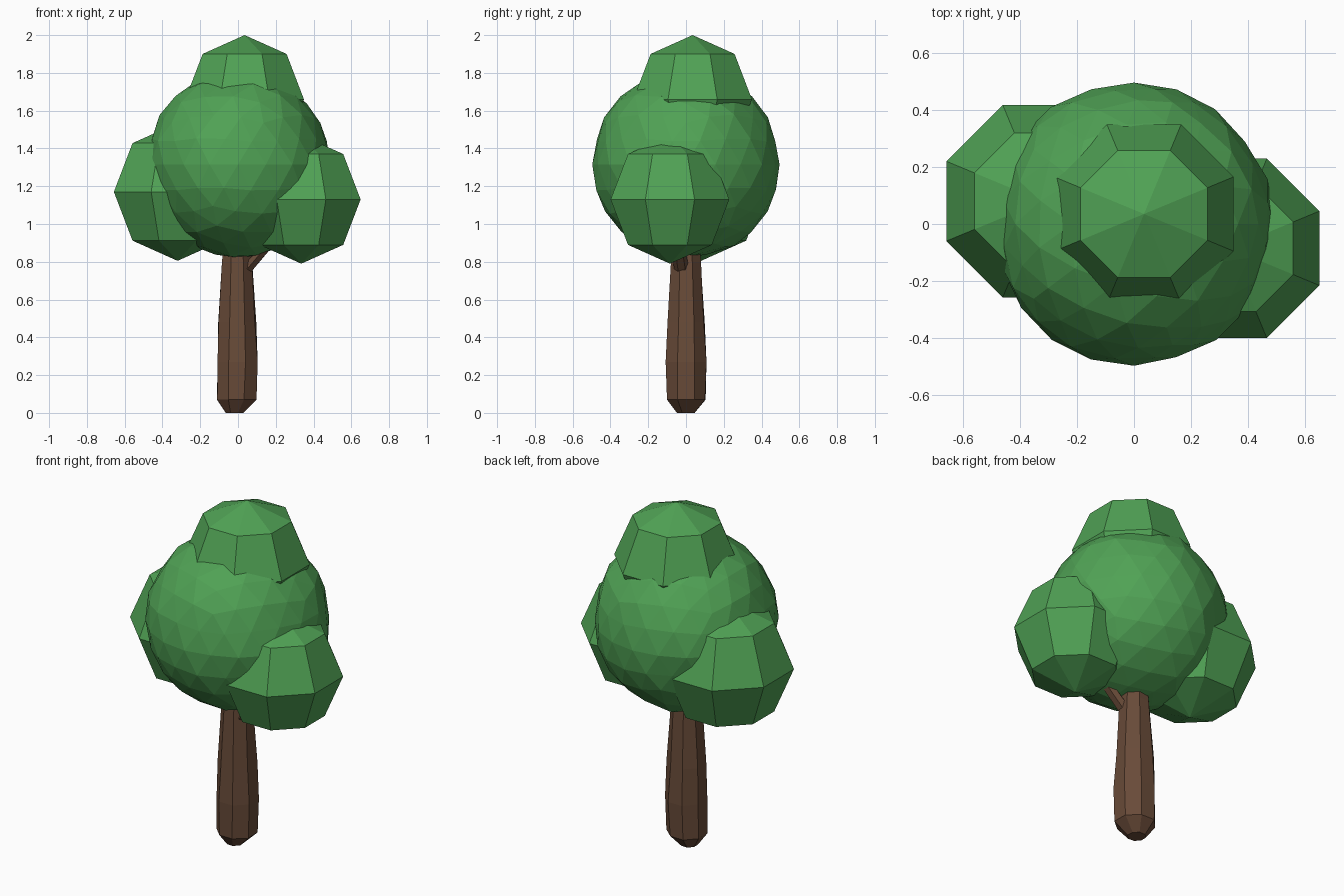
import bpy, bmesh, math, random
from mathutils import Vector, noise

if "Cube" in bpy.data.objects:
    bpy.data.objects.remove(bpy.data.objects["Cube"])

random.seed(4)


def material(name, rgb):
    m = bpy.data.materials.new(name)
    m.diffuse_color = (*rgb, 1)
    m.use_nodes = True
    m.node_tree.nodes["Principled BSDF"].inputs["Base Color"].default_value = m.diffuse_color
    return m


LEAF = material("leaf_green", (0.08, 0.36, 0.09))
BARK = material("bark_brown", (0.14, 0.07, 0.04))


def finish(bm, name, mat):
    bmesh.ops.recalc_face_normals(bm, faces=bm.faces)
    me = bpy.data.meshes.new(name)
    bm.to_mesh(me)
    bm.free()
    me.materials.append(mat)
    ob = bpy.data.objects.new(name, me)
    bpy.context.collection.objects.link(ob)
    return ob


def puff(name, centre, r):
    """Eight-sided, four-ring leaf ball with flats facing the axes."""
    bm = bmesh.new()
    bmesh.ops.create_uvsphere(bm, u_segments=8, v_segments=4, radius=r)
    turn = 0 if any(abs(v.co.x) > .1 * r and abs(v.co.y) < 1e-4 for v in bm.verts) is False else math.pi / 8
    c, s = math.cos(turn), math.sin(turn)
    for v in bm.verts:
        x, y, z = v.co
        v.co = Vector((c * x - s * y, s * x + c * y, z)) + Vector(centre)
    finish(bm, name, mat=LEAF)


def tube(name, rings, sides, jitter):
    """Faceted limb; each ring is (x, y, z, radius)."""
    bm = bmesh.new()
    loops = []
    for x, y, z, r in rings:
        loop = []
        for i in range(sides):
            a = 2 * math.pi * (i + 0.5) / sides
            k = r * (1 + random.uniform(-jitter, jitter))
            loop.append(bm.verts.new((x + k * math.cos(a), y + k * math.sin(a), z)))
        loops.append(loop)
    for lo, hi in zip(loops, loops[1:]):
        for i in range(sides):
            j = (i + 1) % sides
            bm.faces.new((lo[i], lo[j], hi[j], hi[i]))
    bm.faces.new(loops[0][::-1])
    bm.faces.new(loops[-1])
    finish(bm, name, BARK)


# Trunk with rounded foot, and the side branch
tube("trunk", [(-0.02, 0, 0, 0.05), (-0.01, 0, 0.07, 0.112), (-0.005, 0, 0.27, 0.114),
               (-0.005, 0, 0.48, 0.106), (-0.005, 0, 0.8, 0.083), (0, 0, 1.1, 0.06)], 8, 0.05)
tube("branch", [(0.03, -0.02, 0.74, 0.04), (0.14, -0.04, 0.87, 0.037),
                (0.28, -0.07, 1.05, 0.03)], 6, 0.05)

# Lumpy main crown
bm = bmesh.new()
bmesh.ops.create_icosphere(bm, subdivisions=3, radius=1)
for v in bm.verts:
    d = v.co.normalized()
    r = 0.494 + 0.018 * noise.noise(d * 2.2 + Vector((3, 1, 7)))
    v.co = Vector((d.x * r * 0.985, d.y * r * 1.01, d.z * r + 1.315))
finish(bm, "main_crown", LEAF)

# Smaller leaf balls
puff("left_crown", (-0.32, 0.08, 1.17), 0.365)
puff("right_crown", (0.335, -0.085, 1.13), 0.34)
puff("top_crown", (0.035, 0.035, 1.66), 0.34)
